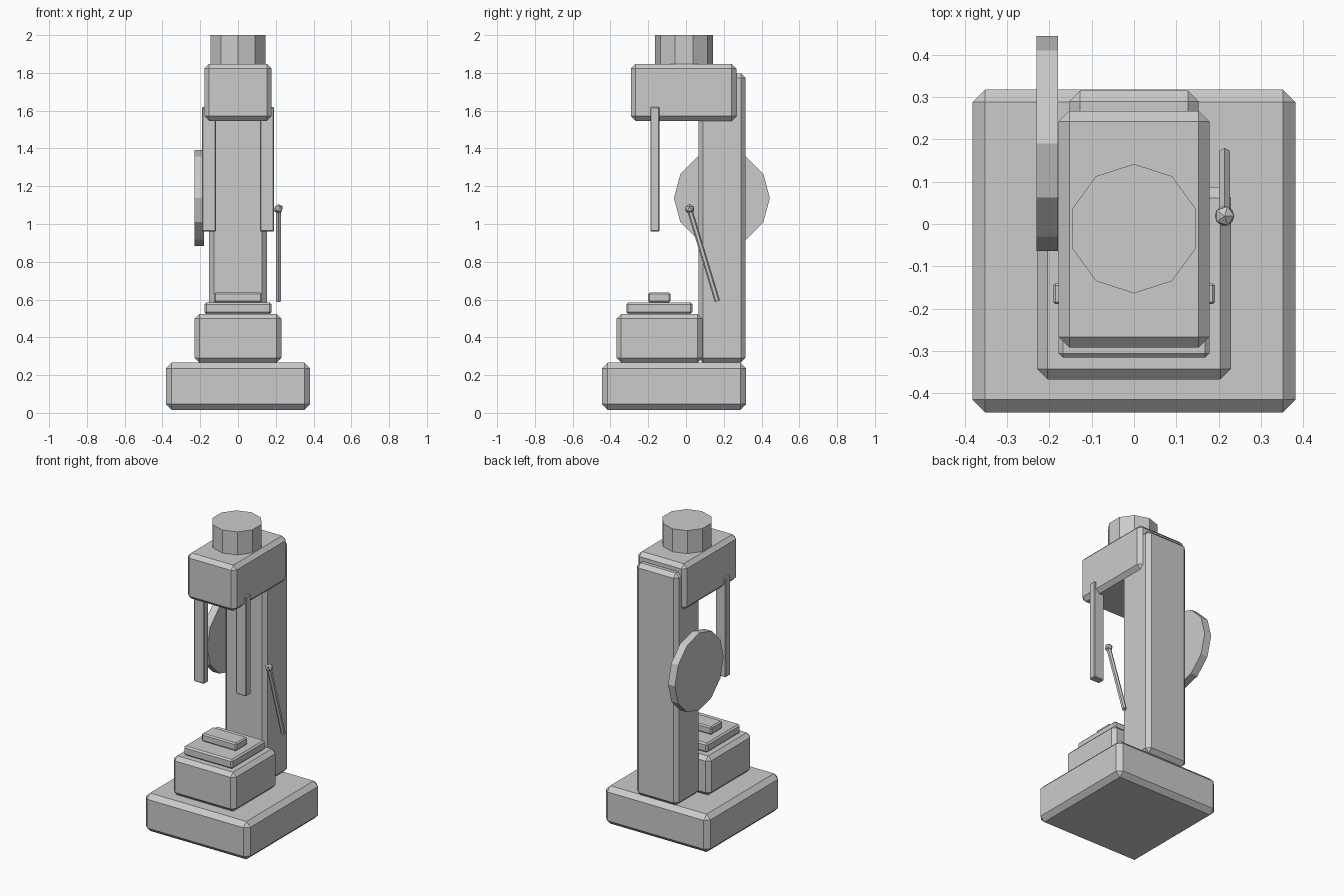
import bpy
from math import pi
from mathutils import Vector

if "Cube" in bpy.data.objects:
    bpy.data.objects.remove(bpy.data.objects["Cube"])


def box(name, x, y, z, bevel):
    """Chamfered box from (min, max) ranges."""
    bpy.ops.mesh.primitive_cube_add(
        size=1, location=[(a + b) / 2 for a, b in (x, y, z)])
    ob = bpy.context.object
    ob.name = name
    ob.scale = [b - a for a, b in (x, y, z)]
    bpy.ops.object.transform_apply(location=False, rotation=False, scale=True)
    mod = ob.modifiers.new("chamfer", 'BEVEL')
    mod.width = bevel
    mod.segments = 1
    return ob


def rod(name, start, end, radius, sides, spin=0.0):
    """Flat-sided cylinder between two points."""
    a, b = Vector(start), Vector(end)
    bpy.ops.mesh.primitive_cylinder_add(
        vertices=sides, radius=radius, depth=(b - a).length, rotation=(0, 0, spin))
    ob = bpy.context.object
    ob.name = name
    bpy.ops.object.transform_apply(location=False, rotation=True, scale=False)
    ob.rotation_mode = 'QUATERNION'
    ob.rotation_quaternion = Vector((0, 0, 1)).rotation_difference(b - a)
    ob.location = (a + b) / 2
    return ob


# Base and rear column
box("base", (-0.382, 0.382), (-0.445, 0.318), (0.016, 0.266), 0.03)
box("column", (-0.153, 0.153), (0.065, 0.315), (0.266, 1.798), 0.025)

# Stepped work table
box("table", (-0.229, 0.229), (-0.368, 0.087), (0.266, 0.524), 0.025)
box("bed_plate", (-0.178, 0.178), (-0.316, 0.034), (0.524, 0.585), 0.01)
box("lower_die", (-0.127, 0.127), (-0.2, -0.082), (0.585, 0.637), 0.008)

# Overhanging head with ten-sided cap
box("head", (-0.178, 0.178), (-0.292, 0.267), (1.546, 1.848), 0.025)
rod("head_cap", (0, -0.011, 1.8), (0, -0.011, 2.0), 0.153, 10)

# Guide rails hanging at both sides
for name, side in (("left_rail", -1), ("right_rail", 1)):
    box(name, sorted((side * 0.116, side * 0.191)), (-0.189, -0.14), (0.96, 1.62), 0.005)

# Flywheel on the left
rod("flywheel", (-0.23, 0.19, 1.137), (-0.18, 0.19, 1.137), 0.254, 12)

# Lever with knob on the right
rod("lever", (0.214, 0.166, 0.591), (0.214, 0.019, 1.077), 0.0145, 6)
bpy.ops.mesh.primitive_ico_sphere_add(subdivisions=1, radius=0.026, location=(0.214, 0.019, 1.08))
bpy.context.object.name = "lever_knob"
